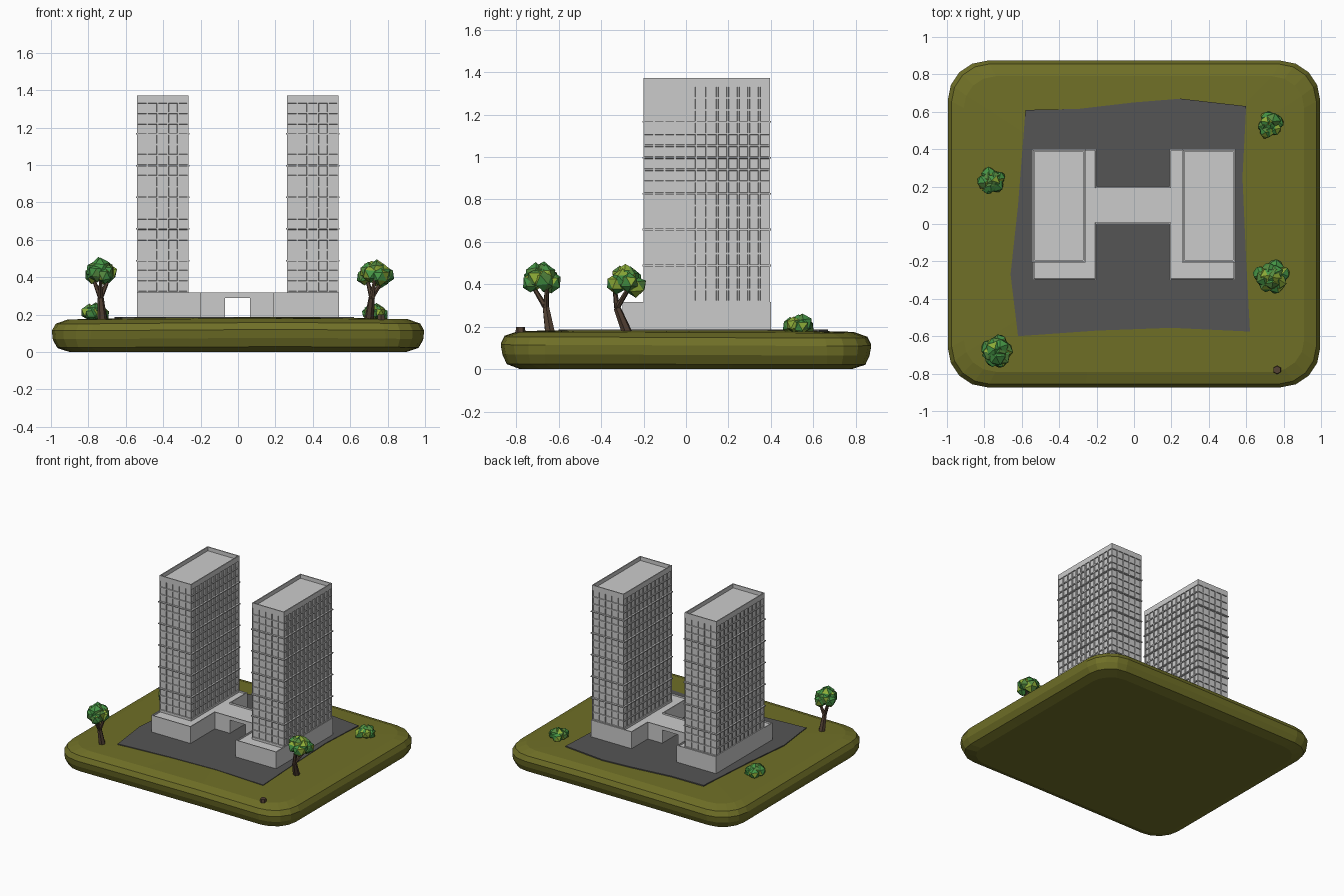
import bpy, bmesh, math, random
from mathutils import Vector, Matrix

if "Cube" in bpy.data.objects:
    bpy.data.objects.remove(bpy.data.objects["Cube"])

random.seed(4)


def material(name, r, g, b):
    m = bpy.data.materials.new(name)
    m.diffuse_color = (r, g, b, 1)
    m.use_nodes = True
    m.node_tree.nodes["Principled BSDF"].inputs["Base Color"].default_value = m.diffuse_color
    return m


GRASS = material("grass", 0.16, 0.16, 0.02)
PAVING = material("paving", 0.09, 0.09, 0.09)
BARK = material("bark", 0.09, 0.055, 0.035)
LEAVES = [material("leaf_mid", 0.06, 0.30, 0.06), material("leaf_dark", 0.09, 0.25, 0.05),
          material("leaf_lime", 0.27, 0.42, 0.04)]


def finish(bm, name, mats=()):
    bmesh.ops.recalc_face_normals(bm, faces=bm.faces[:])
    me = bpy.data.meshes.new(name)
    bm.to_mesh(me)
    bm.free()
    for m in mats:
        me.materials.append(m)
    ob = bpy.data.objects.new(name, me)
    bpy.context.collection.objects.link(ob)
    return ob


def box(bm, x0, x1, y0, y1, z0, z1):
    mat = (Matrix.Translation(((x0 + x1) / 2, (y0 + y1) / 2, (z0 + z1) / 2))
           @ Matrix.Diagonal((x1 - x0, y1 - y0, z1 - z0, 1)))
    bmesh.ops.create_cube(bm, size=1, matrix=mat)


def prism(bm, pts, z0, z1):
    """Extrude a flat outline and return its top face."""
    f = bm.faces.new([bm.verts.new((x, y, z0)) for x, y in pts])
    ext = bmesh.ops.extrude_face_region(bm, geom=[f])["geom"]
    bmesh.ops.translate(bm, vec=(0, 0, z1 - z0), verts=[v for v in ext if isinstance(v, bmesh.types.BMVert)])
    bmesh.ops.recalc_face_normals(bm, faces=bm.faces[:])
    return max(bm.faces, key=lambda f: f.calc_center_median().z)


def sink(bm, faces, rim, depth):
    """Leave a rim around a roof and lower the inside."""
    bmesh.ops.inset_region(bm, faces=faces, thickness=rim, use_even_offset=True)
    bmesh.ops.inset_region(bm, faces=faces, thickness=0.0004, depth=-depth, use_even_offset=True)


# Ground slab: stacked rounded rectangles
def ring(bm, hx, hy, r, z, wob):
    vs = []
    for k, (sx, sy) in enumerate([(1, 1), (-1, 1), (-1, -1), (1, -1)]):
        for i in range(5):
            a = math.radians(90 * k + 22.5 * i)
            x, y = sx * (hx - r) + r * math.cos(a), sy * (hy - r) + r * math.sin(a)
            vs.append((x, y))
        nx, ny = [(-1, 1), (-1, -1), (1, -1), (1, 1)][k]
        ex, ey = nx * (hx - r) + r * math.cos(a), ny * (hy - r) + r * math.sin(a)
        for t in (1 / 3, 2 / 3):
            vs.append((x + (ex - x) * t, y + (ey - y) * t))
    return [bm.verts.new((x, y, z + wob * (math.sin(3 * x + 1) * 0.6 - 0.4 * math.sin(2 * y))))
            for x, y in vs]


bm = bmesh.new()
rings = [ring(bm, *p) for p in [(0.90, 0.78, 0.16, 0.0, 0), (0.965, 0.845, 0.18, 0.025, 0.004),
                                (0.99, 0.865, 0.20, 0.07, 0.006), (0.995, 0.873, 0.21, 0.115, 0.006),
                                (0.975, 0.855, 0.20, 0.152, 0.006), (0.91, 0.79, 0.17, 0.175, 0.005),
                                (0.60, 0.55, 0.1, 0.182, 0.002)]]
n = len(rings[0])
for a, b in zip(rings, rings[1:]):
    for i in range(n):
        bm.faces.new((a[i], a[(i + 1) % n], b[(i + 1) % n], b[i]))
bm.faces.new(rings[0])
bm.faces.new(rings[-1])
finish(bm, "grass_ground", [GRASS])

# Paved yard with a wavy edge
bm = bmesh.new()
prism(bm, [(-0.58, 0.61), (-0.3, 0.615), (0, 0.65), (0.25, 0.67), (0.6, 0.63), (0.58, 0.25), (0.6, -0.2),
           (0.62, -0.575), (0.2, -0.555), (-0.2, -0.57), (-0.62, -0.6), (-0.66, -0.27), (-0.62, 0.1)][::-1],
      0.165, 0.187)
finish(bm, "paved_yard", [PAVING])

# H-shaped podium with low parapet and gateway
bm = bmesh.new()
top = prism(bm, [(-0.54, -0.3), (-0.2, -0.3), (-0.2, 0), (0.19, 0), (0.19, -0.3), (0.54, -0.3),
                 (0.54, 0.4), (0.19, 0.4), (0.19, 0.2), (-0.2, 0.2), (-0.2, 0.4), (-0.54, 0.4)], 0.172, 0.318)
sink(bm, [top], 0.007, 0.012)
podium = finish(bm, "podium")
bm = bmesh.new()
box(bm, -0.07, 0.065, -0.1, 0.3, 0.1, 0.29)
cutter = finish(bm, "gateway_cutter")
cutter.hide_render = True
mod = podium.modifiers.new("gateway", "BOOLEAN")
mod.operation, mod.object, mod.solver = "DIFFERENCE", cutter, "EXACT"
bpy.context.view_layer.objects.active = podium
bpy.ops.object.modifier_apply(modifier=mod.name)
bpy.data.objects.remove(cutter)


# Towers: window grid cut into a block, ledge every third floor
def tower(name, x0, x1):
    y0, y1, z0, zw, z1 = -0.2, 0.395, 0.30, 1.335, 1.372
    bm = bmesh.new()
    box(bm, x0, x1, y0, y1, z0, z1)
    base, floor = 0.32, (zw - 0.32) / 18
    cuts = [((0, 0, base + i * floor), (0, 0, 1)) for i in range(19)]
    cuts += [((x0 + (x1 - x0) * i / 5, 0, 0), (1, 0, 0)) for i in range(1, 5)]
    cuts += [((0, y0 + (y1 - y0) * i / 12, 0), (0, 1, 0)) for i in range(1, 12)]
    for co, no in cuts:
        bmesh.ops.bisect_plane(bm, geom=bm.verts[:] + bm.edges[:] + bm.faces[:], plane_co=co, plane_no=no)
    bm.normal_update()
    walls = [f for f in bm.faces if abs(f.normal.z) < 0.1 and base < f.calc_center_median().z < zw]
    roof = [f for f in bm.faces if f.normal.z > 0.9]
    bmesh.ops.inset_individual(bm, faces=walls, thickness=0.006)
    bmesh.ops.inset_individual(bm, faces=walls, thickness=0.001, depth=-0.007)
    sink(bm, roof, 0.008, 0.03)
    finish(bm, name)
    bm = bmesh.new()
    for i in range(1, 6):
        z, e = base + 3 * i * floor, 0.006
        box(bm, x0 - e, x1 + e, y0 - e, y1 + e, z - 0.004, z + 0.004)
    finish(bm, name + "_ledges")


tower("left_tower", -0.54, -0.265)
tower("right_tower", 0.262, 0.537)


# Planting
def limb(bm, p, q, r1, r2):
    p, q = Vector(p), Vector(q)
    rot = (q - p).to_track_quat("Z", "Y").to_matrix().to_4x4()
    bmesh.ops.create_cone(bm, cap_ends=True, segments=6, radius1=r1, radius2=r2, depth=(q - p).length,
                          matrix=Matrix.Translation((p + q) / 2) @ rot)


def foliage(name, c, size, blob, count):
    """Faceted leaf clumps arranged around a centre."""
    bm = bmesh.new()
    c = Vector(c)
    for i in range(count):
        a = i * 2.39996
        r = math.sqrt((i + 0.2) / count)
        off = Vector((math.cos(a) * r * (size[0] - blob), math.sin(a) * r * (size[1] - blob),
                      (1 - 2 * r * r + random.uniform(-0.3, 0.3)) * max(size[2] - blob, 0)))
        new = bmesh.ops.create_icosphere(bm, subdivisions=1, radius=1.08 * blob * random.uniform(0.9, 1.1),
                                         matrix=Matrix.Translation(c + off)
                                         @ Matrix.Rotation(random.uniform(0, 6), 4, "Z"))
        for v in new["verts"]:
            v.co += Vector([random.uniform(-0.12, 0.12) * blob for _ in range(3)])
    for f in bm.faces:
        f.material_index = random.choice((0, 0, 1, 2))
    finish(bm, name, LEAVES)


def tree(name, base, fork, crown, size):
    bm = bmesh.new()
    limb(bm, base, fork, 0.026, 0.017)
    for dx, dy in ((0.055, 0.03), (-0.05, 0.035), (0.0, -0.055)):
        limb(bm, fork, (crown[0] + dx, crown[1] + dy, crown[2] - 0.01), 0.014, 0.008)
    finish(bm, name + "_trunk", [BARK])
    foliage(name + "_crown", crown, size, 0.045, 12)


tree("left_tree", (-0.725, -0.64, 0.165), (-0.735, -0.66, 0.29), (-0.735, -0.685, 0.43), (0.098, 0.10, 0.07))
tree("right_tree", (0.70, -0.275, 0.165), (0.715, -0.325, 0.29), (0.735, -0.285, 0.42), (0.115, 0.095, 0.07))
foliage("left_shrub", (-0.765, 0.23, 0.208), (0.083, 0.08, 0.05), 0.038, 9)
foliage("right_shrub", (0.725, 0.53, 0.208), (0.083, 0.085, 0.05), 0.038, 9)

# Tree stump
bm = bmesh.new()
limb(bm, (0.765, -0.78, 0.155), (0.765, -0.78, 0.2), 0.025, 0.021)
finish(bm, "stump", [BARK])
